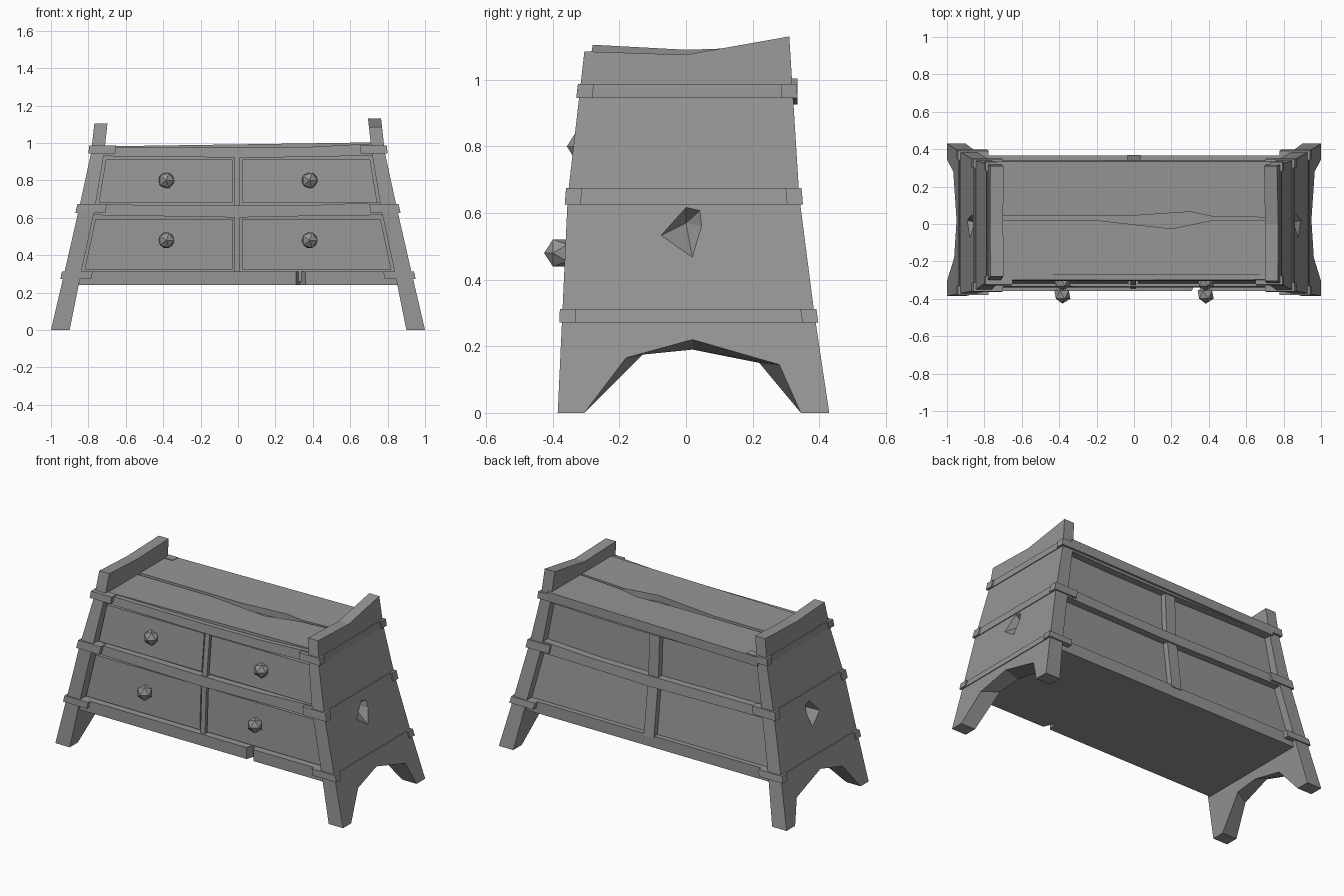
import bpy, bmesh
from math import radians
from mathutils import Matrix

old = bpy.data.objects.get("Cube")
if old:
    bpy.data.objects.remove(old)

grey = bpy.data.materials.new("weathered grey")
grey.use_nodes = True
grey.diffuse_color = (0.3, 0.3, 0.295, 1)
grey.node_tree.nodes["Principled BSDF"].inputs["Base Color"].default_value = (0.3, 0.3, 0.295, 1)


def curve(*knots):
    """Piecewise linear function of height."""
    def f(z):
        for (a, u), (b, v) in zip(knots, knots[1:]):
            if z <= b:
                break
        return u + (v - u) * (z - a) / (b - a)
    return f


# Outline of the flared cabinet at each height
x_out = curve((0, 1.0), (0.3, 0.93), (0.65, 0.85), (0.95, 0.785), (1.13, 0.765))
x_in = curve((0, 0.9), (0.3, 0.84), (0.65, 0.765), (0.95, 0.715), (1.13, 0.695))
front = curve((0, -0.385), (0.65, -0.355), (1.09, -0.305))
back = curve((0, 0.43), (0.3, 0.385), (0.65, 0.34), (0.98, 0.325), (1.13, 0.31))


def add_object(name, bm):
    bmesh.ops.recalc_face_normals(bm, faces=bm.faces)
    mesh = bpy.data.meshes.new(name)
    bm.to_mesh(mesh)
    bm.free()
    mesh.materials.append(grey)
    obj = bpy.data.objects.new(name, mesh)
    bpy.context.collection.objects.link(obj)
    return obj


def loft_mesh(rings):
    """Skin a row of matching rings and cap both ends."""
    bm = bmesh.new()
    loops = [[bm.verts.new(p) for p in ring] for ring in rings]
    n = len(loops[0])
    for a, b in zip(loops, loops[1:]):
        for i in range(n):
            j = (i + 1) % n
            bm.faces.new((a[i], a[j], b[j], b[i]))
    bm.faces.new(loops[0])
    bm.faces.new(loops[-1])
    return bm


def loft(name, rings):
    return add_object(name, loft_mesh(rings))


def plank(name, outline, z0, z1, rise=0.0):
    """Horizontal board; rise lifts its +x end."""
    lift = lambda x: rise * max(0, x) ** 2
    return loft(name, [[(x, y, z + lift(x)) for x, y in outline] for z in (z0, z1)])


def beam(name, stations, y_near, y_far):
    """Crooked cross rail through (x, low, high) stations."""
    return loft(name, [[(x, y_near(lo), lo), (x, y_far(lo), lo), (x, y_far(hi), hi), (x, y_near(hi), hi)]
                       for x, lo, hi in stations])


def offset(f, d):
    return lambda z: f(z) + d


# Side panels with splayed legs, an arch and a dished notch
ARCH_OUT = [(0.345, 0), (0.28, 0.145), (0.02, 0.22), (-0.18, 0.165), (-0.305, 0)]
ARCH_IN = [(0.345, 0), (0.22, 0.15), (0.02, 0.19), (-0.13, 0.175), (-0.305, 0)]
NOTCH = [(-0.08, 0.53), (0, 0.62), (0.045, 0.61), (0.05, 0.56), (0.02, 0.46)]


def side_panel(name, s, top):
    edge_z = (0, 0.3, 0.65)
    upper = [(front(z), z) for z in edge_z] + top + [(back(z), z) for z in reversed(edge_z)]
    bm = loft_mesh([[(i, y, z) for y, z in upper + arch] for i, arch in enumerate((ARCH_OUT, ARCH_IN))])
    for z in (0.3, 0.65, 0.95):
        bmesh.ops.bisect_plane(bm, geom=bm.verts[:] + bm.edges[:] + bm.faces[:], dist=1e-5,
                               plane_co=(0, 0, z), plane_no=(0, 0, 1))
    for v in bm.verts:
        v.co.x = s * (x_out(v.co.z) if v.co.x < 0.5 else x_in(v.co.z))
    panel = add_object(name, bm)

    # Pyramid cutter for the notch
    cut = bmesh.new()
    rim = [cut.verts.new((s * (x_out(z) + 0.005), y, z)) for y, z in NOTCH]
    tip = cut.verts.new((s * (x_out(0.57) - 0.07), 0, 0.57))
    cut.faces.new(rim)
    for i, v in enumerate(rim):
        cut.faces.new((v, rim[(i + 1) % len(rim)], tip))
    cutter = add_object(name + "_notch_cutter", cut)
    cutter.hide_render = True
    mod = panel.modifiers.new("notch", 'BOOLEAN')
    mod.operation, mod.solver, mod.object = 'DIFFERENCE', 'EXACT', cutter
    bpy.context.view_layer.update()
    mesh = bpy.data.meshes.new_from_object(panel.evaluated_get(bpy.context.evaluated_depsgraph_get()))
    panel.modifiers.clear()
    panel.data = mesh
    bpy.data.objects.remove(cutter)


side_panel("left_side_panel", 1, [(-0.305, 1.085), (0, 1.075), (0.31, 1.13)])
side_panel("right_side_panel", -1, [(-0.28, 1.105), (0, 1.09), (0.31, 1.1)])

# Inner carcass
core_front, core_back = offset(front, 0.06), offset(back, -0.05)
loft("carcass", [[(-x_in(z) - 0.01, core_front(z), z), (x_in(z) + 0.01, core_front(z), z),
                  (x_in(z) + 0.01, core_back(z), z), (-x_in(z) - 0.01, core_back(z), z)]
                 for z in (0.26, 0.65, 0.945)])

# Split top boards, with a crack between them
plank("front_top_board", [(-0.73, -0.27), (0.73, -0.27), (0.73, 0.02), (0.42, 0.02), (0.2, -0.025),
                          (-0.2, 0.02), (-0.73, 0.02)], 0.925, 0.982, 0.04)
plank("back_top_board", [(-0.73, 0.335), (0.73, 0.335), (0.73, 0.035), (0.42, 0.04), (0.3, 0.065),
                         (0, 0.045), (-0.73, 0.045)], 0.925, 0.982, 0.04)

# Bottom board with a chipped front edge
plank("bottom_board", [(-0.86, -0.358), (0.31, -0.358), (0.33, -0.29), (0.36, -0.358), (0.86, -0.358),
                       (0.86, 0.365), (-0.86, 0.365)], 0.24, 0.312)

# Crooked cross rails, front and back
TOP = [(-0.74, 0.93, 0.98), (0, 0.922, 0.976), (0.4, 0.925, 0.98), (0.74, 0.935, 0.998)]
MIDDLE = [(-0.8, 0.615, 0.672), (0, 0.602, 0.665), (0.4, 0.61, 0.668), (0.8, 0.615, 0.685)]
for label, stations in (("top", TOP), ("middle", MIDDLE)):
    beam("front_" + label + "_rail", stations, offset(front, 0.018), offset(front, 0.1))
    beam("back_" + label + "_rail", stations, offset(back, -0.1), offset(back, -0.005))

# Centre stiles between the drawers and on the back
for label, lo, hi in (("lower", 0.3, 0.63), ("upper", 0.65, 0.94)):
    beam(label + "_front_stile", [(-0.02, lo, hi), (0.012, lo, hi)], offset(front, 0.026), offset(front, 0.1))
    beam(label + "_back_stile", [(-0.035, lo, hi), (0.035, lo, hi)], offset(back, -0.1), offset(back, -0.015))

# Drawer fronts and knobs
for label, lo, hi, knob_z, knob_y in (("lower", 0.325, 0.595, 0.48, -0.378), ("upper", 0.683, 0.912, 0.8, -0.31)):
    for side, s in (("left", 1), ("right", -1)):
        face, rear = offset(front, 0.033), offset(front, 0.1)
        inner = 0.021 if s > 0 else 0.03
        loft(label + "_" + side + "_drawer",
             [[(s * inner, face(z), z), (s * (x_in(z) - 0.015), face(z), z),
               (s * (x_in(z) - 0.015), rear(z), z), (s * inner, rear(z), z)] for z in (lo, hi)])
        bm = bmesh.new()
        bmesh.ops.create_icosphere(bm, subdivisions=1, radius=0.048,
                                   matrix=Matrix.Translation((s * 0.383, knob_y, knob_z))
                                   @ Matrix.Rotation(radians(90), 4, 'X'))
        add_object(label + "_" + side + "_knob", bm)

# Straps wrapped around the side panels
for side, s in (("left", 1), ("right", -1)):
    for label, lo, hi in (("low", 0.272, 0.312), ("middle", 0.625, 0.675), ("high", 0.945, 0.987)):
        name = side + "_" + label + "_strap"
        loft(name, [[(s * (x_out(z) - 0.02), front(z), z), (s * (x_out(z) + 0.005), front(z), z),
                     (s * (x_out(z) + 0.005), back(z), z), (s * (x_out(z) - 0.02), back(z), z)]
                    for z in (lo, hi)])
        for end, edge, out in (("front", front, -1), ("back", back, 1)):
            loft(name + "_" + end + "_end",
                 [[(s * (x_in(z) - 0.06), edge(z) + out * 0.008, z), (s * (x_out(z) + 0.014), edge(z) + out * 0.008, z),
                   (s * (x_out(z) + 0.014), edge(z) - out * 0.04, z), (s * (x_in(z) - 0.06), edge(z) - out * 0.04, z)]
                  for z in (lo, hi)])
